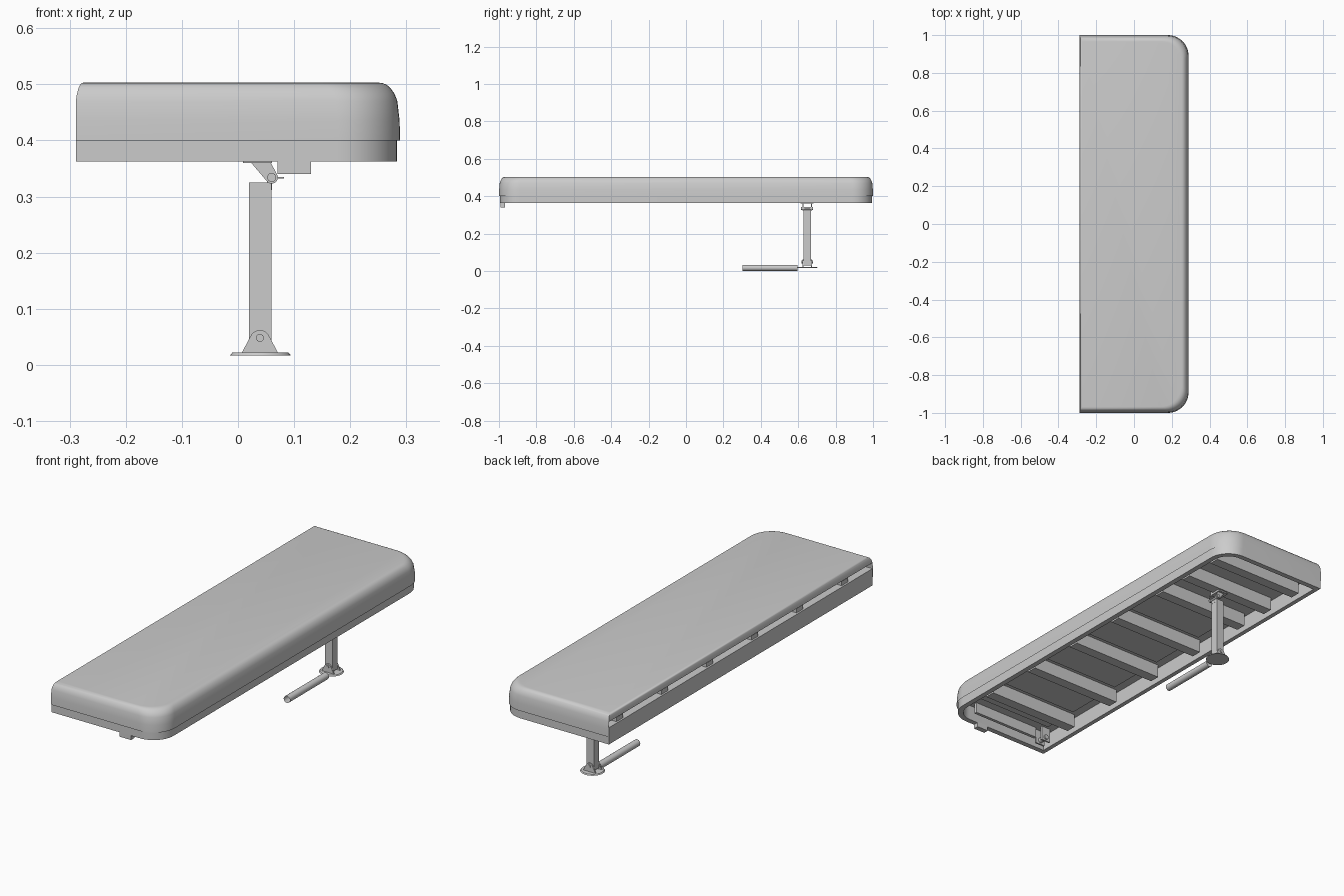
import bpy, bmesh, math
from mathutils import Vector

if "Cube" in bpy.data.objects:
    bpy.data.objects.remove(bpy.data.objects["Cube"])


def make(name, verts, faces, smooth=None):
    me = bpy.data.meshes.new(name)
    me.from_pydata(verts, [], faces)
    bm = bmesh.new()
    bm.from_mesh(me)
    bmesh.ops.recalc_face_normals(bm, faces=bm.faces)
    bm.to_mesh(me)
    bm.free()
    ob = bpy.data.objects.new(name, me)
    bpy.context.collection.objects.link(ob)
    if smooth:
        bpy.ops.object.select_all(action='DESELECT')
        ob.select_set(True)
        bpy.context.view_layer.objects.active = ob
        bpy.ops.object.shade_smooth_by_angle(angle=math.radians(smooth))
    return ob


def box(name, x0, x1, y0, y1, z0, z1):
    v = [(x, y, z) for x in (x0, x1) for y in (y0, y1) for z in (z0, z1)]
    f = [(0, 1, 3, 2), (4, 6, 7, 5), (0, 4, 5, 1), (2, 3, 7, 6), (0, 2, 6, 4), (1, 5, 7, 3)]
    return make(name, v, f)


def outline(x0, x1, y, r, z, seg=12):
    """Plan outline, square at the back edge and rounded at the +x corners."""
    pts = [(x0, -y, z)]
    for cy, a0 in ((-(y - r), -90), (y - r, 0)):
        for i in range(seg + 1):
            a = math.radians(a0 + 90 * i / seg)
            pts.append((x1 - r + r * math.cos(a), cy + r * math.sin(a), z))
    pts.append((x0, y, z))
    return pts


def loft(name, loops, cap0=True, cap1=True, open_below=None, smooth=40):
    n = len(loops[0])
    verts = [p for l in loops for p in l]
    faces = []
    for k in range(len(loops) - 1):
        for i in range(n):
            if i == n - 1 and open_below and loops[k + 1][0][2] <= open_below:
                continue
            j = (i + 1) % n
            faces.append((k * n + i, k * n + j, (k + 1) * n + j, (k + 1) * n + i))
    if cap0:
        faces.append(tuple(range(n))[::-1])
    if cap1:
        faces.append(tuple(range(len(verts) - n, len(verts))))
    return make(name, verts, faces, smooth)


def ring(c, r, axis, n=24):
    out = []
    for i in range(n):
        a = 2 * math.pi * i / n
        s, t = r * math.cos(a), r * math.sin(a)
        d = {'y': (s, 0, t), 'z': (s, t, 0)}[axis]
        out.append(tuple(Vector(c) + Vector(d)))
    return out


def cyl(name, c0, c1, r0, axis, r1=None, caps=True):
    return loft(name, [ring(c0, r0, axis), ring(c1, r1 or r0, axis)], caps, caps)


def plate(name, profile, y0, y1):
    """Profile in x,z extruded along y."""
    return loft(name, [[(x, y, z) for x, z in profile] for y in (y0, y1)], smooth=30)


def arc(cx, cz, r, a0, a1, n=10):
    return [(cx + r * math.cos(math.radians(a0 + (a1 - a0) * i / n)),
             cz + r * math.sin(math.radians(a0 + (a1 - a0) * i / n))) for i in range(n + 1)]


# Cushion: shell open underneath and along the lower back
levels = [(0.40, 0), (0.435, 0.001), (0.47, 0.005), (0.483, 0.010),
          (0.493, 0.017), (0.499, 0.024), (0.502, 0.031), (0.503, 0.039)]
loft("cushion", [outline(-0.289 + max(0, i - 0.005) * 0.4, 0.289 - i, 1 - i * 0.85, 0.11, z)
                 for z, i in levels], cap0=False, open_below=0.47, smooth=60)

# Frame: deep tray reaching up into the cushion, open from below
CEIL = 0.436
rim_out = (-0.289, 0.283, 0.995, 0.105)
rim_in = (-0.268, 0.258, 0.97, 0.08)
loft("bed_frame", [outline(*rim_in, CEIL), outline(*rim_in, 0.362),
                   outline(*rim_out, 0.362), outline(*rim_out, 0.442)])

# Cross beams, panels between them and tabs at the back
beams = [-0.75, -0.45, -0.15, 0.15, 0.47, 0.66, 0.86]
for k, y in enumerate(beams):
    box(f"cross_beam_{k}", -0.25, 0.24, y - 0.025, y + 0.025, 0.372, CEIL)
edges = [-0.93] + beams[:5]
for k in range(5):
    box(f"base_panel_{k}", -0.22, 0.21, edges[k] + 0.05, edges[k + 1] - 0.05, CEIL - 0.008, CEIL)
for k in range(6):
    y = 0.9 - 0.34 * k
    box(f"back_tab_{k}", -0.28, -0.255, y - 0.025, y + 0.025, 0.442, 0.462)

# Latch block and pivot bracket at the front end
box("latch_block", 0.07, 0.13, -0.993, -0.968, 0.34, 0.366)
box("end_bar", -0.19, 0.17, -0.945, -0.93, 0.385, CEIL)
for s in (-1, 1):
    y = -0.925 + s * 0.02
    box(f"pivot_plate_{s}", -0.25, -0.20, y - 0.004, y + 0.004, 0.366, CEIL)
cyl("pivot_pin", (-0.225, -0.955, 0.385), (-0.225, -0.895, 0.385), 0.012, 'y')

# Folding leg
LY = 0.648
box("leg", 0.02, 0.06, LY - 0.019, LY + 0.019, 0.028, 0.325)
box("leg_top_tongue", 0.052, 0.061, LY - 0.014, LY + 0.014, 0.312, 0.335)
box("leg_mount_plate", 0.009, 0.061, LY - 0.035, LY + 0.035, 0.36, 0.364)
box("leg_mount_block", 0.012, 0.058, LY - 0.03, LY + 0.03, 0.364, CEIL)
upper = [(0.021, 0.363)] + arc(0.06, 0.334, 0.011, 215, 385) + [(0.057, 0.363)]
lower = [(0.007, 0.022), (0.071, 0.022)] + arc(0.039, 0.044, 0.018, 25, 155)
for s in (-1, 1):
    y = LY + s * 0.023
    plate(f"leg_upper_bracket_{s}", upper, y - 0.003, y + 0.003)
    plate(f"foot_bracket_{s}", lower, y - 0.003, y + 0.003)
cyl("upper_pin", (0.06, LY - 0.032, 0.334), (0.06, LY + 0.032, 0.334), 0.008, 'y')
cyl("foot_pin", (0.039, LY - 0.03, 0.048), (0.039, LY + 0.03, 0.048), 0.007, 'y')
box("release_tab", 0.066, 0.082, LY - 0.015, LY + 0.015, 0.332, 0.335)
cyl("foot_disc", (0.04, LY, 0.017), (0.04, LY, 0.022), 0.054, 'z', 0.05)

# Open-ended tube lying beside the foot
cyl("floor_tube", (0.046, 0.303, 0.0165), (0.046, 0.597, 0.0165), 0.0165, 'y', caps=False)
